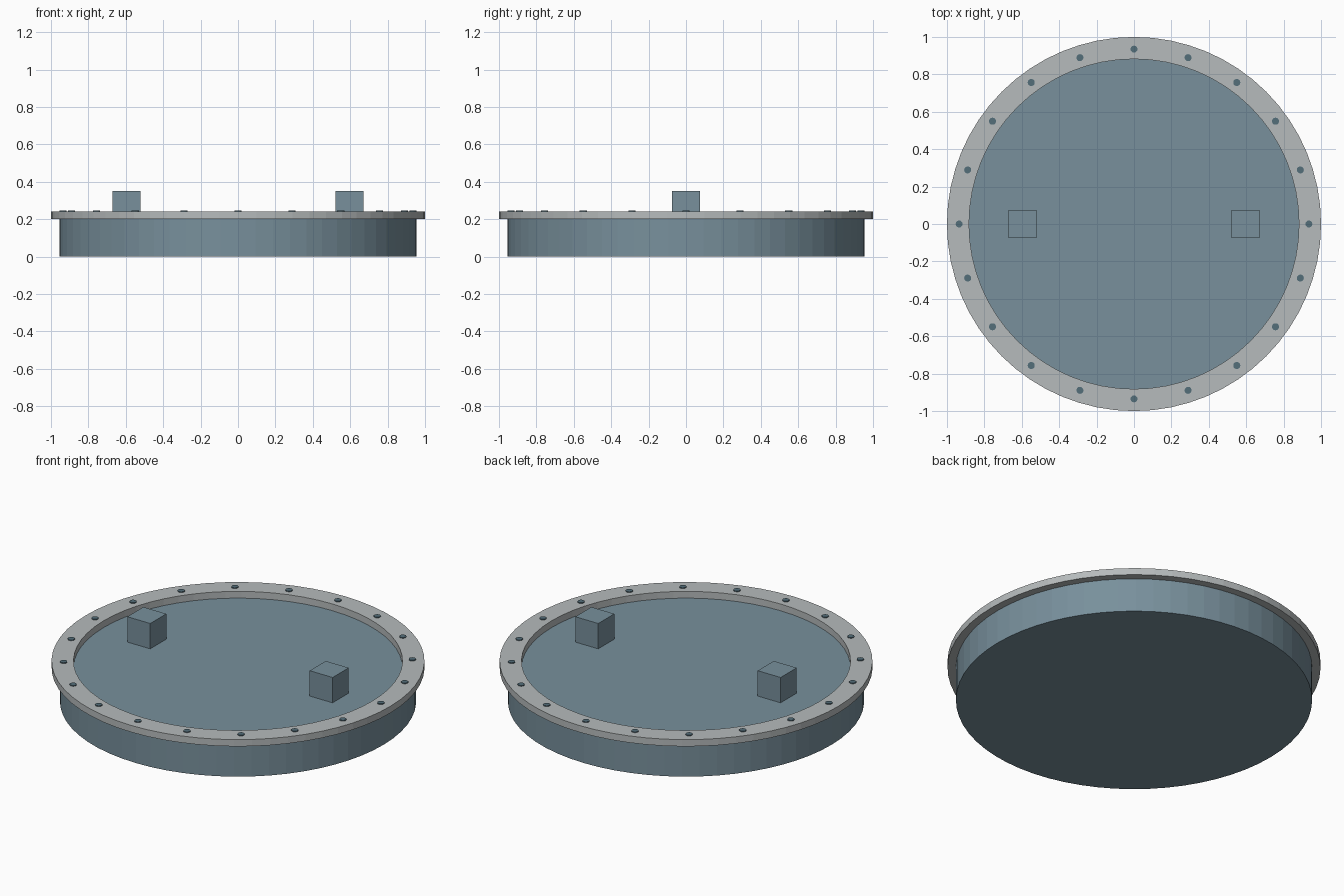
import bpy
import bmesh
from math import cos, sin, tau

cube = bpy.data.objects.get("Cube")
if cube:
    bpy.data.objects.remove(cube, do_unlink=True)


def material(name, rgb):
    # sRGB bytes to linear
    lin = [((c / 255 + 0.055) / 1.055) ** 2.4 for c in rgb]
    mat = bpy.data.materials.new(name)
    mat.use_nodes = True
    mat.diffuse_color = (*lin, 1)
    bsdf = next(n for n in mat.node_tree.nodes if n.type == 'BSDF_PRINCIPLED')
    bsdf.inputs["Base Color"].default_value = (*lin, 1)
    return mat


blue_grey = material("blue grey", (120, 144, 156))
light_grey = material("light grey", (182, 187, 188))
dark_blue_grey = material("dark blue grey", (84, 110, 122))


def finish(name, bm, mat):
    bmesh.ops.recalc_face_normals(bm, faces=bm.faces)
    mesh = bpy.data.meshes.new(name)
    bm.to_mesh(mesh)
    bm.free()
    mesh.materials.append(mat)
    obj = bpy.data.objects.new(name, mesh)
    bpy.context.collection.objects.link(obj)
    return obj


def cylinder(name, radius, z0, z1, sides, mat, x=0, y=0):
    bm = bmesh.new()
    bmesh.ops.create_cone(bm, cap_ends=True, segments=sides, radius1=radius,
                          radius2=radius, depth=z1 - z0)
    bmesh.ops.translate(bm, verts=bm.verts, vec=(x, y, (z0 + z1) / 2))
    return finish(name, bm, mat)


def ring(name, inner, outer, z0, z1, sides, mat):
    # Rectangular section swept around z
    bm = bmesh.new()
    section = [(inner, z0), (outer, z0), (outer, z1), (inner, z1)]
    loops = [[bm.verts.new((r * cos(tau * i / sides), r * sin(tau * i / sides), z))
              for r, z in section] for i in range(sides)]
    for i in range(sides):
        a, b = loops[i], loops[(i + 1) % sides]
        for j in range(4):
            k = (j + 1) % 4
            bm.faces.new((a[j], b[j], b[k], a[k]))
    return finish(name, bm, mat)


# Drum body and flange
SIDES = 64
cylinder("drum_body", 0.955, 0, 0.2, SIDES, blue_grey)
ring("flange_ring", 0.882, 1.0, 0.2, 0.24, SIDES, light_grey)

# Bolt circle
BOLTS = 20
for i in range(BOLTS):
    a = tau * i / BOLTS
    cylinder(f"bolt_{i + 1}", 0.019, 0.2, 0.245, 12, dark_blue_grey,
             0.935 * cos(a), 0.935 * sin(a))

# Lifting blocks
for side, sign in (("left", 1), ("right", -1)):
    bm = bmesh.new()
    bmesh.ops.create_cube(bm, size=0.15)
    bmesh.ops.translate(bm, verts=bm.verts, vec=(sign * 0.597, 0, 0.275))
    finish(f"{side}_block", bm, blue_grey)
